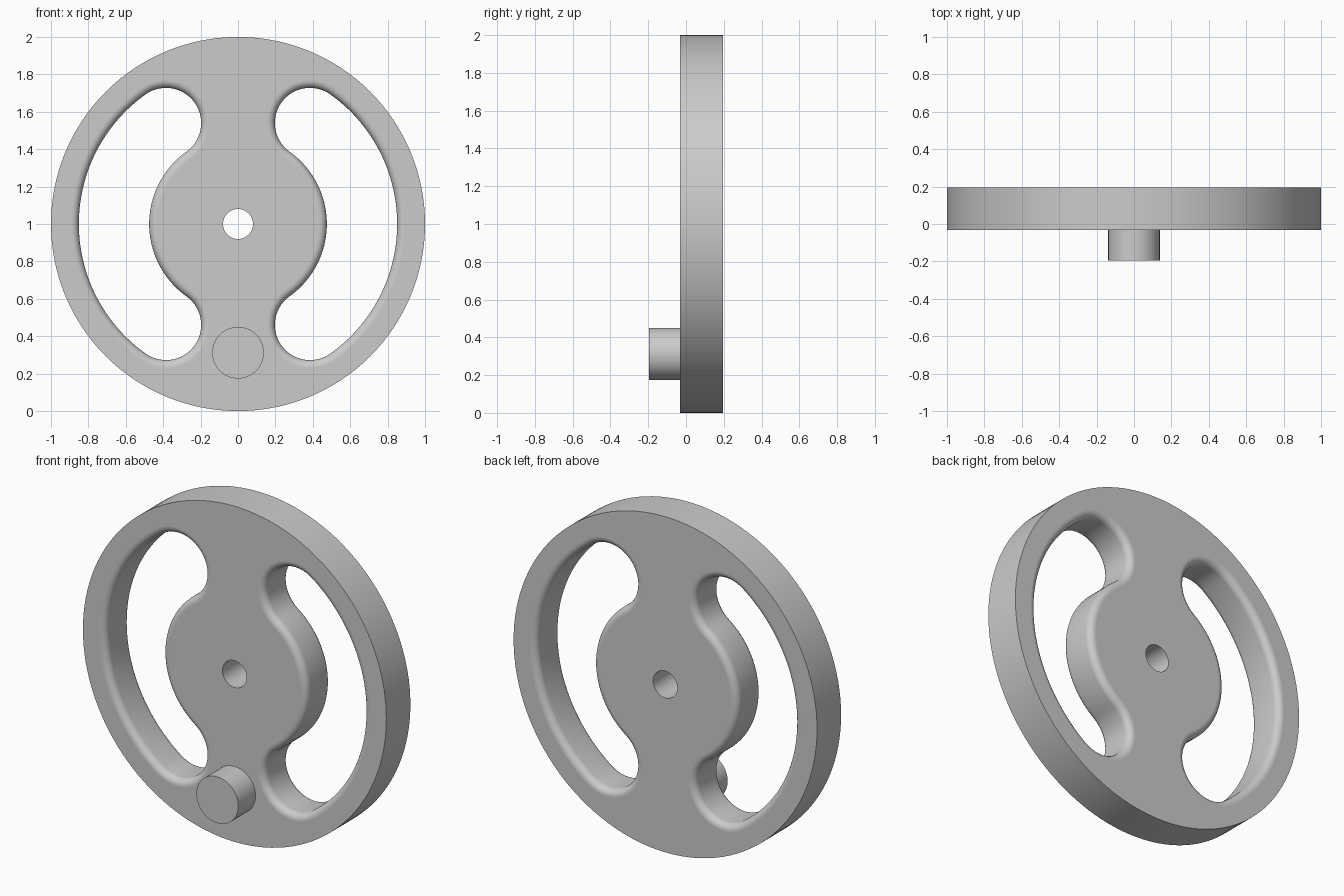
import bpy
import bmesh
from math import sin, cos, pi, radians
from mathutils import Vector

cube = bpy.data.objects.get("Cube")
if cube:
    bpy.data.objects.remove(cube, do_unlink=True)

FRONT, BACK, CENTRE_Z = -0.032, 0.195, 1.0
FILLET, STEPS = 0.04, 8

grey = bpy.data.materials.new("plain grey")
grey.use_nodes = True
grey.diffuse_color = (0.6, 0.6, 0.6, 1)
grey.node_tree.nodes["Principled BSDF"].inputs["Base Color"].default_value = (0.6, 0.6, 0.6, 1)


def arc(cx, cz, r, start, end, n):
    """Points along an arc, leaving out its end point."""
    return [(cx + r * cos(start + (end - start) * i / n),
             cz + r * sin(start + (end - start) * i / n)) for i in range(n)]


def circle(r, n, cz=0):
    return arc(0, cz, r, 0, 2 * pi, n)


def slot(side, grow):
    """Kidney-shaped window outline, widened by grow."""
    mid, half, a = 0.663, 0.188, radians(54.5)
    cx, cz = mid * cos(a), mid * sin(a)
    pts = arc(0, 0, mid + half + grow, -a, a, 48)
    pts += arc(cx, cz, half + grow, a, a + pi, 28)
    pts += arc(0, 0, mid - half - grow, a, -a, 40)
    pts += arc(cx, -cz, half + grow, pi - a, 2 * pi - a, 28)
    return [(side * x, z) for x, z in pts]


def add_wall(bm, rings):
    """Bridge (outline, y) rings; return the first and last edge loops."""
    loops = [[bm.verts.new((x, y, z + CENTRE_Z)) for x, z in pts] for pts, y in rings]
    n = len(loops[0])
    for a, b in zip(loops, loops[1:]):
        for i in range(n):
            j = (i + 1) % n
            bm.faces.new((a[i], a[j], b[j], b[i]))
    return [[bm.edges.get((lp[i], lp[(i + 1) % n])) for i in range(n)]
            for lp in (loops[0], loops[-1])]


def make_part(name, walls):
    """Solid made of walls along y, closed by flat front and back faces."""
    bm = bmesh.new()
    ends = [add_wall(bm, rings) for rings in walls]
    for k, ny in ((0, -1), (1, 1)):
        edges = [e for pair in ends for e in pair[k]]
        bmesh.ops.triangle_fill(bm, edges=edges, use_beauty=True, normal=Vector((0, ny, 0)))
    bmesh.ops.recalc_face_normals(bm, faces=bm.faces[:])
    mesh = bpy.data.meshes.new(name)
    bm.to_mesh(mesh)
    bm.free()
    mesh.materials.append(grey)
    obj = bpy.data.objects.new(name, mesh)
    bpy.context.collection.objects.link(obj)
    bpy.ops.object.select_all(action='DESELECT')
    obj.select_set(True)
    bpy.context.view_layer.objects.active = obj
    bpy.ops.object.shade_smooth_by_angle(angle=radians(35))
    # Keep the front and back faces perfectly flat
    for p in mesh.polygons:
        if abs(p.normal.y) > 0.9999:
            p.use_smooth = False
    return obj


# Fillet steps as (widening, depth below the face)
steps = [(FILLET * (1 - cos(t)), FILLET * (1 - sin(t)))
         for t in (pi / 2 * (1 - i / STEPS) for i in range(STEPS + 1))]


def slot_wall(side):
    return ([(slot(side, d), FRONT + h) for d, h in steps]
            + [(slot(side, d), BACK - h) for d, h in reversed(steps)])


# Wheel: rim, axle hole and two rounded windows
rim = circle(1.0, 128)
bore = circle(0.08, 48)
make_part("wheel", [
    [(rim, FRONT), (rim, BACK)],
    [(bore, FRONT), (bore, BACK)],
    slot_wall(1),
    slot_wall(-1),
])

# Crank knob on the front
knob = circle(0.138, 64, -0.688)
make_part("knob", [[(knob, -0.195), (knob, FRONT + 0.01)]])
